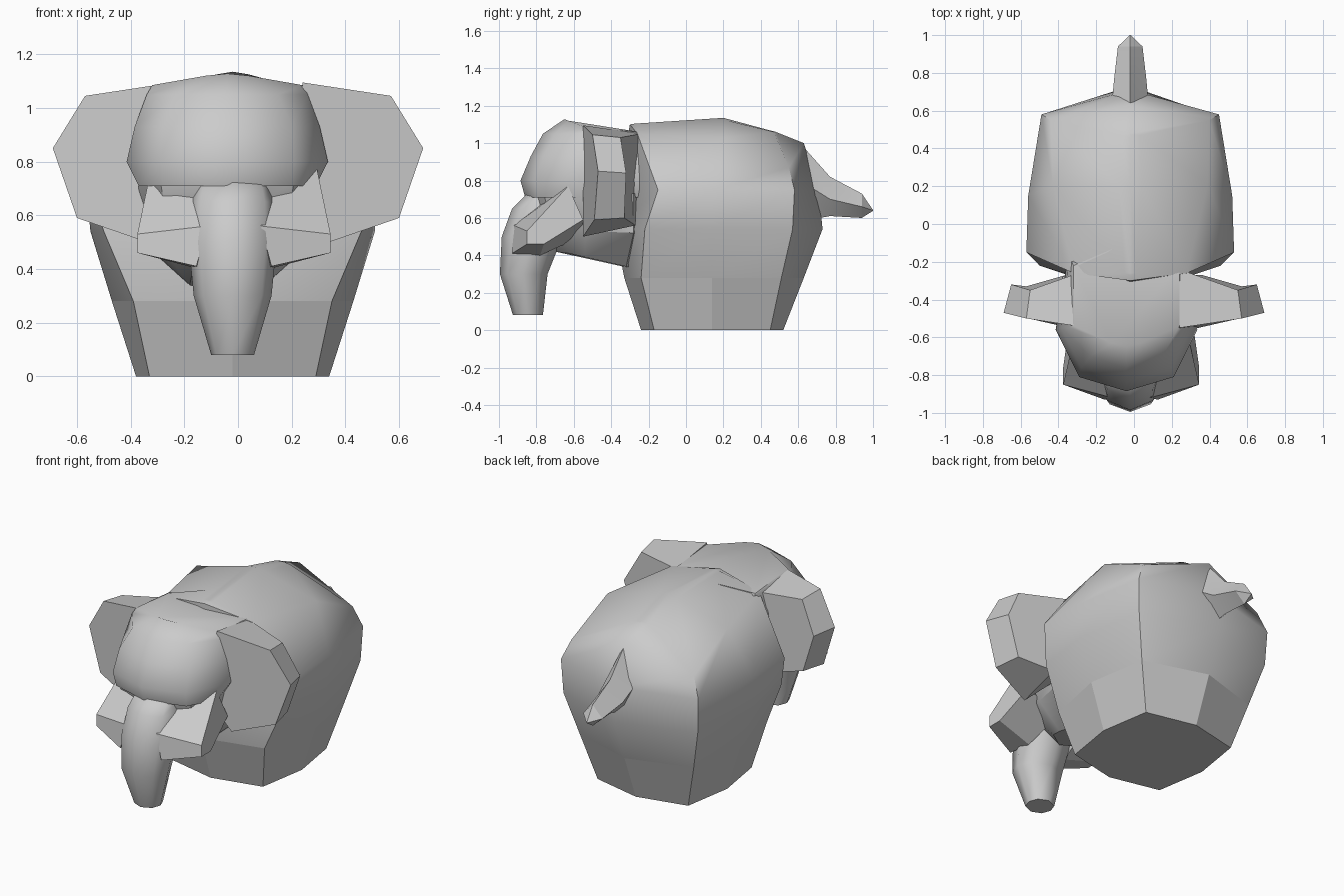
import bpy, bmesh, math


def loft(name, rings, angle=32):
    """Skin a list of equal-length closed rings and cap both ends."""
    bm = bmesh.new()
    rows = [[bm.verts.new(p) for p in r] for r in rings]
    n = len(rows[0])
    for a, b in zip(rows, rows[1:]):
        for i in range(n):
            j = (i + 1) % n
            bm.faces.new((a[i], a[j], b[j], b[i]))
    bm.faces.new(rows[0][::-1])
    bm.faces.new(rows[-1])
    bmesh.ops.remove_doubles(bm, verts=bm.verts, dist=0.0005)
    bmesh.ops.recalc_face_normals(bm, faces=bm.faces)
    mesh = bpy.data.meshes.new(name)
    bm.to_mesh(mesh)
    bm.free()
    ob = bpy.data.objects.new(name, mesh)
    bpy.context.collection.objects.link(ob)
    bpy.ops.object.select_all(action='DESELECT')
    ob.select_set(True)
    bpy.context.view_layer.objects.active = ob
    bpy.ops.object.shade_smooth_by_angle(angle=math.radians(angle))
    return ob


def oct_ring(cx, z, front, front_corner, side, back_corner, back):
    """Mirrored 8-point ring; z is one height or five (front to back)."""
    zs = z if isinstance(z, tuple) else (z,) * 5
    right = [front_corner, side, back_corner]
    pts = [(cx, front, zs[0])]
    pts += [(cx + x, y, h) for (x, y), h in zip(right, zs[1:4])]
    pts += [(cx, back, zs[4])]
    pts += [(cx - x, y, h) for (x, y), h in zip(right[::-1], zs[3:0:-1])]
    return pts


# Base: flat-faced foot of the body
BX = -0.02
waist = oct_ring(BX, 0.28, -0.33, (0.37, -0.24), (0.45, 0.14), (0.39, 0.51), 0.63)
loft("base", [
    oct_ring(BX, 0.0, -0.24, (0.31, -0.17), (0.36, 0.14), (0.31, 0.45), 0.52),
    waist,
], 5)

# Body: eight-sided barrel up to the domed back, rear corners cut low
loft("body", [
    waist,
    oct_ring(BX, 0.54, -0.38, (0.48, -0.22), (0.53, 0.13), (0.46, 0.57), 0.73),
    oct_ring(BX, 0.75, -0.36, (0.55, -0.15), (0.54, 0.15), (0.47, 0.58), 0.71),
    oct_ring(BX, (1.10, 1.05, 1.03, 0.87, 1.0), -0.30, (0.30, -0.26),
             (0.41, 0.21), (0.42, 0.55), 0.63),
    oct_ring(BX, (1.105, 1.105, 1.125, 1.06, 1.06), -0.27, (0.03, -0.26),
             (0.06, 0.20), (0.05, 0.47), 0.48),
    oct_ring(BX, (1.105, 1.105, 1.135, 1.065, 1.062), -0.27, (0, -0.26),
             (0, 0.20), (0, 0.46), 0.475),
], 52)

# Head: wide rounded brow overhanging the trunk, running back into the body
HX = -0.04
loft("head", [
    oct_ring(HX, 0.71, -0.86, (0.24, -0.79), (0.33, -0.62), (0.30, -0.25), -0.1),
    oct_ring(HX, 0.80, -0.885, (0.25, -0.81), (0.375, -0.56), (0.32, -0.24), -0.1),
    oct_ring(HX, 0.93, -0.83, (0.24, -0.76), (0.345, -0.55), (0.31, -0.22), -0.1),
    oct_ring(HX, 1.05, -0.765, (0.19, -0.70), (0.30, -0.55), (0.29, -0.20), -0.1),
    oct_ring(HX, (1.128, 1.12, 1.085, 1.055, 1.11), -0.65, (0.08, -0.63),
             (0.28, -0.54), (0.28, -0.22), -0.1),
], 48)

# Jaw and neck under the brow, sloping down to the chest
loft("jaw", [
    oct_ring(HX, (0.42, 0.41, 0.39, 0.34, 0.31), -0.70, (0.11, -0.62),
             (0.13, -0.54), (0.14, -0.32), -0.2),
    oct_ring(HX, (0.56, 0.56, 0.53, 0.52, 0.5), -0.82, (0.22, -0.72),
             (0.28, -0.54), (0.34, -0.28), -0.2),
    oct_ring(HX, 0.73, -0.84, (0.25, -0.76), (0.33, -0.58), (0.34, -0.28), -0.2),
])

# Trunk: hanging taper with a blunt end
TX = -0.02
loft("trunk", [
    oct_ring(TX, z, f, (w * 0.75, f + (b - f) * 0.16), (w, (f + b) / 2),
             (w * 0.75, b - (b - f) * 0.16), b)
    for z, f, b, w in [(0.08, -0.925, -0.765, 0.08), (0.30, -0.995, -0.74, 0.145),
                       (0.50, -0.985, -0.66, 0.165), (0.65, -0.93, -0.60, 0.16),
                       (0.73, -0.85, -0.60, 0.14)]
], 65)

for s, side in ((1, "right"), (-1, "left")):
    # Ear: thick six-sided slab, narrowing toward the back
    front = [(0.24, 1.095, -0.55), (0.57, 1.045, -0.50), (0.69, 0.85, -0.47),
             (0.60, 0.59, -0.49), (0.34, 0.50, -0.55), (0.22, 0.62, -0.55)]
    back = [(0.24, 1.05, -0.24), (0.55, 1.03, -0.35), (0.65, 0.84, -0.32),
            (0.57, 0.60, -0.33), (0.36, 0.56, -0.27), (0.22, 0.62, -0.27)]
    loft(f"ear_{side}", [[(s * x, y, z) for x, z, y in r] for r in (front, back)], 20)

    # Tusk: blocky wedge slanting forward from the cheek
    inner = [(0.10, -0.92, 0.56), (0.10, -0.68, 0.75),
             (0.10, -0.56, 0.50), (0.13, -0.78, 0.40), (0.14, -0.93, 0.41)]
    outer = [(0.36, -0.85, 0.53), (0.31, -0.63, 0.77),
             (0.33, -0.55, 0.59), (0.36, -0.76, 0.46), (0.36, -0.85, 0.46)]
    loft(f"tusk_{side}", [[(s * x - 0.015, y, z) for x, y, z in r]
                          for r in (inner, outer)], 20)

# Tail: ridged taper ending in a point
loft("tail", [
    [(TX, y, top), (TX + w, y, mid), (TX, y, low), (TX - w, y, mid)]
    for y, top, mid, low, w in [(0.61, 1.0, 0.80, 0.58, 0.10),
                                (0.77, 0.82, 0.70, 0.61, 0.085),
                                (0.94, 0.73, 0.66, 0.60, 0.065),
                                (1.0, 0.642, 0.64, 0.638, 0.002)]
], 20)
